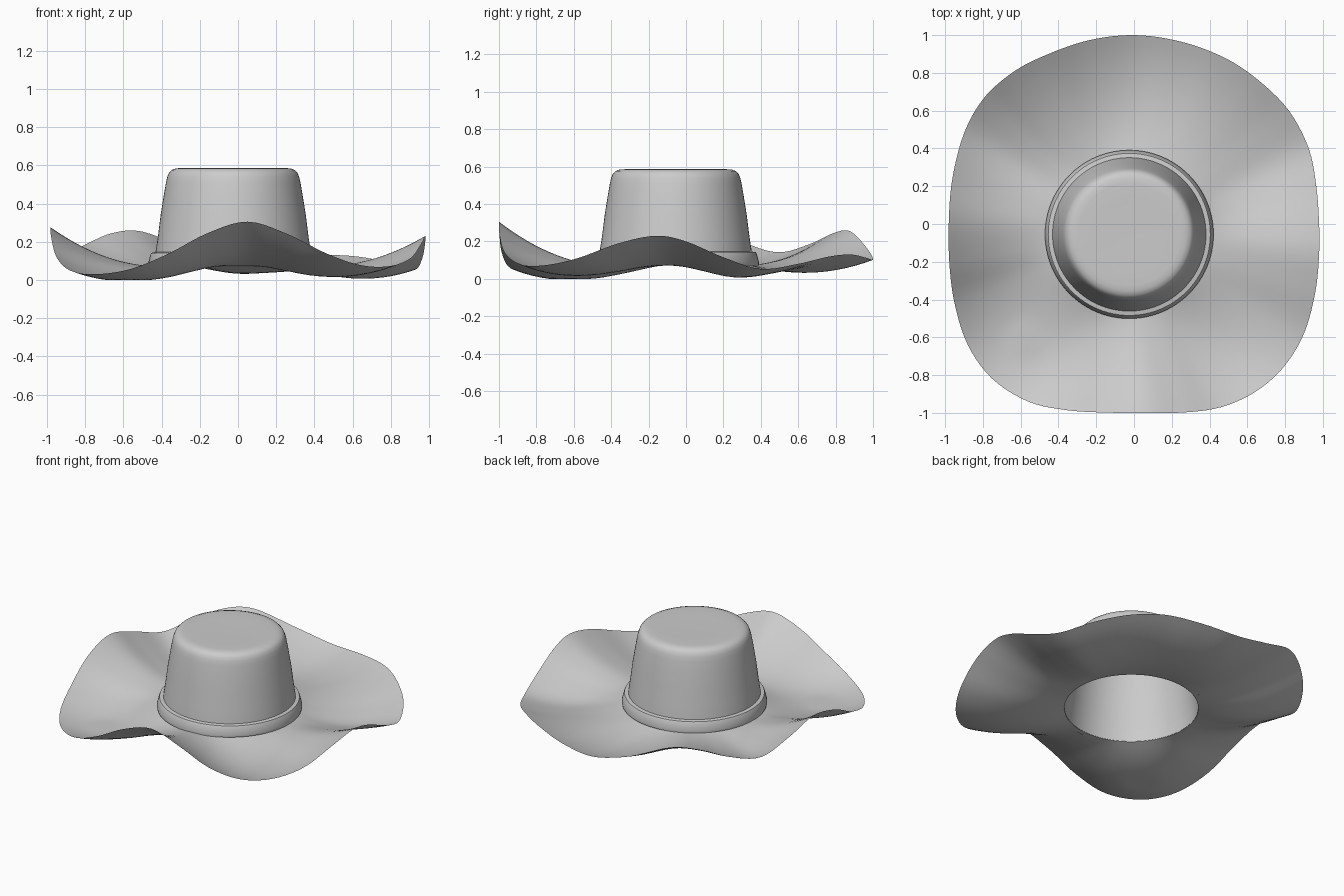
import bpy, bmesh, math
from mathutils import Vector

if "Cube" in bpy.data.objects:
    bpy.data.objects.remove(bpy.data.objects["Cube"])

CX, CY = -0.025, -0.055   # crown axis


def make_object(name, rings, closed_profile=False, cap=False):
    """Skin a list of closed vertex rings into a smooth mesh."""
    bm = bmesh.new()
    rows = [[bm.verts.new(p) for p in ring] for ring in rings]
    pairs = list(zip(rows, rows[1:]))
    if closed_profile:
        pairs.append((rows[-1], rows[0]))
    n = len(rows[0])
    for a, b in pairs:
        for i in range(n):
            j = (i + 1) % n
            bm.faces.new((a[i], a[j], b[j], b[i]))
    if cap:
        bm.faces.new(rows[-1])
    if closed_profile:
        bmesh.ops.recalc_face_normals(bm, faces=bm.faces)
    mesh = bpy.data.meshes.new(name)
    bm.to_mesh(mesh)
    bm.free()
    obj = bpy.data.objects.new(name, mesh)
    bpy.context.collection.objects.link(obj)
    bpy.ops.object.select_all(action='DESELECT')
    bpy.context.view_layer.objects.active = obj
    obj.select_set(True)
    bpy.ops.object.shade_smooth_by_angle(angle=math.radians(40))
    return obj


def circle(r, z, n=96):
    return [Vector((CX + r * math.cos(2 * math.pi * i / n),
                    CY + r * math.sin(2 * math.pi * i / n), z)) for i in range(n)]


def spline(pts, steps):
    """Closed Catmull-Rom curve."""
    out, n = [], len(pts)
    for i in range(n):
        a, b, c, d = (Vector(pts[(i + k) % n]) for k in (-1, 0, 1, 2))
        for s in range(steps):
            t = s / steps
            out.append(0.5 * (2 * b + (c - a) * t + (2 * a - 5 * b + 4 * c - d) * t * t
                              + (3 * b - a - 3 * c + d) * t ** 3))
    return out


# Brim: wavy rim curve, counter-clockwise from the right side
rim = [(.98, 0, .20), (.965, .2, .115), (.925, .4, .053), (.82, .6, .08), (.66, .76, .118),
       (.48, .88, .13), (.25, .965, .112), (0, 1, .103), (-.25, .97, .16), (-.5, .88, .253),
       (-.66, .79, .245), (-.8, .66, .185), (-.9, .48, .142), (-.96, .25, .215),
       (-.98, .03, .275), (-.978, -.2, .225), (-.95, -.42, .12), (-.88, -.64, .05),
       (-.75, -.82, .03), (-.56, -.94, .058), (-.36, -.985, .14), (-.16, -.998, .245),
       (.05, -1, .305), (.26, -.998, .24), (.46, -.97, .14), (.64, -.89, .078),
       (.79, -.76, .072), (.90, -.58, .11), (.96, -.36, .19), (.98, -.16, .23)]
edge = spline(rim, 5)
rings = []
steps = 14
for k in range(steps + 1):
    t = k / steps
    ring = []
    for e in edge:
        d = Vector((e.x - CX, e.y - CY)).normalized()
        p = Vector((CX + d.x * .41, CY + d.y * .41)).lerp(Vector((e.x, e.y)), t)
        zm = -0.005 + 0.54 * (e.z - .03)          # height half way out
        z = .072 * (1 - t) * (1 - 2 * t) + 4 * zm * t * (1 - t) + e.z * t * (2 * t - 1)
        ring.append(Vector((p.x, p.y, max(z, 0.0))))
    rings.append(ring)
make_object("brim", rings[::-1][::-1]).data.flip_normals()

# Crown: open below, tapered, rounded shoulder and flat top
crown = [(.412, .07), (.406, .15), (.395, .22), (.380, .34), (.364, .44), (.352, .51),
         (.345, .54), (.336, .562), (.322, .576), (.300, .584), (.270, .586),
         (.18, .585), (.06, .583)]
make_object("crown", [circle(r, z) for r, z in crown], cap=True)

# Hat band around the crown base
band = [(.411, .072), (.444, .072), (.446, .085), (.434, .132), (.429, .142), (.406, .146)]
make_object("hat_band", [circle(r, z) for r, z in band], closed_profile=True)
